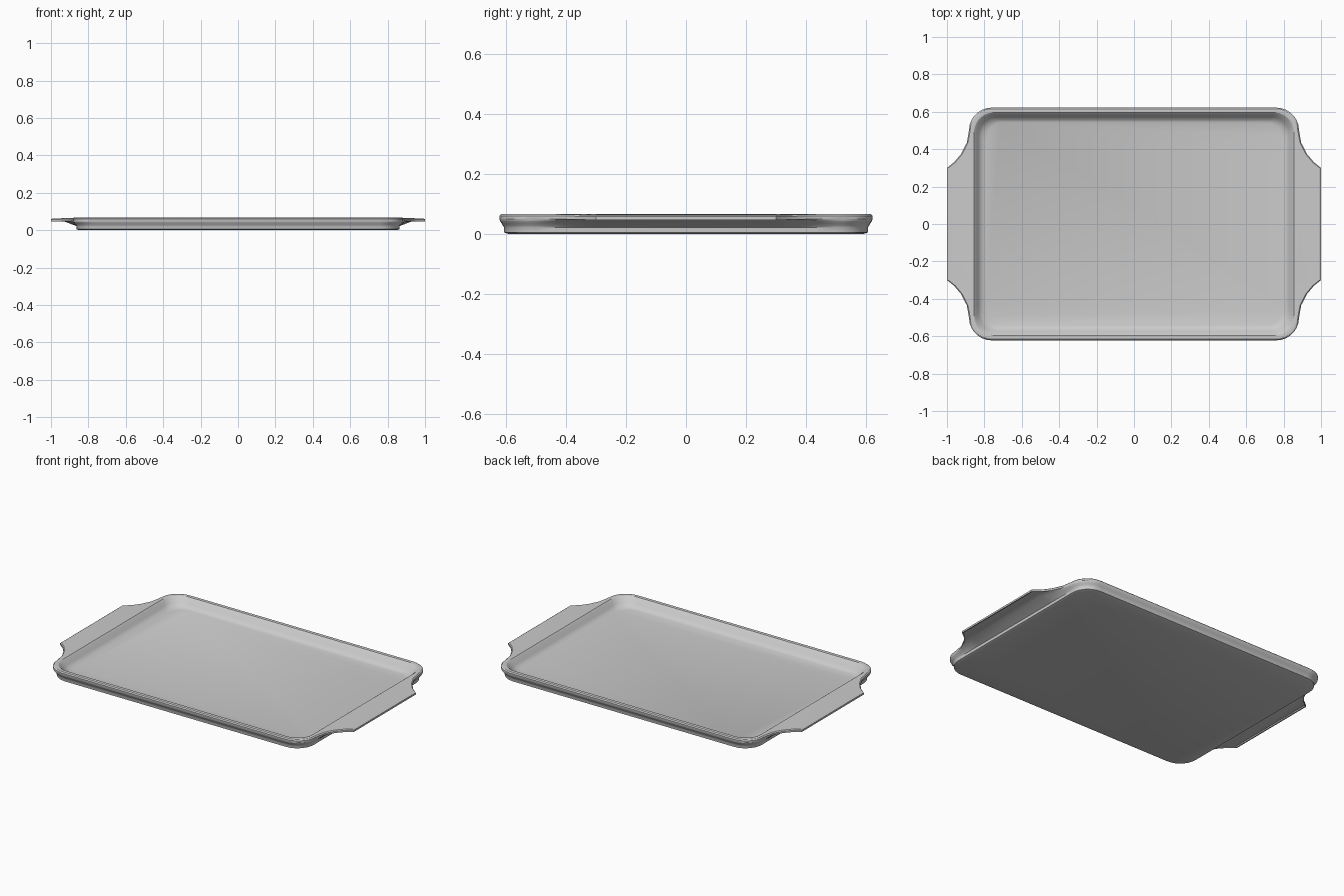
import bpy, bmesh, math

# How far the handle flares out at a few heights along y (y, share of the flare)
FLARE = [(0.30, 1.0), (0.33, 0.68), (0.375, 0.36), (0.435, 0.10)]
SEGS = 7

# Cross-section, from the underside round the rim to the floor:
# half width, half depth, corner radius, z, handle x, handle z
SECTION = [
    (0.850, 0.592, 0.105, 0.000, 0.850, 0.000),
    (0.863, 0.606, 0.112, 0.005, 0.863, 0.005),
    (0.864, 0.607, 0.112, 0.022, 0.864, 0.022),
    (0.867, 0.610, 0.115, 0.027, 0.872, 0.025),
    (0.872, 0.614, 0.118, 0.034, 0.925, 0.045),
    (0.880, 0.620, 0.120, 0.043, 0.975, 0.054),
    (0.881, 0.621, 0.120, 0.046, 0.990, 0.053),
    (0.881, 0.621, 0.120, 0.048, 0.993, 0.047),
    (0.882, 0.622, 0.120, 0.050, 1.000, 0.047),
    (0.882, 0.622, 0.120, 0.060, 1.000, 0.058),
    (0.876, 0.616, 0.116, 0.066, 0.992, 0.063),
    (0.870, 0.609, 0.112, 0.067, 0.968, 0.063),
    (0.866, 0.605, 0.110, 0.067, 0.900, 0.065),
    (0.855, 0.596, 0.105, 0.066, 0.855, 0.066),
    (0.845, 0.587, 0.100, 0.058, 0.845, 0.058),
    (0.832, 0.572, 0.098, 0.035, 0.832, 0.035),
    (0.815, 0.557, 0.095, 0.019, 0.815, 0.019),
    (0.790, 0.545, 0.095, 0.013, 0.790, 0.013),
]


def ring(a, b, r, z, hx, hz):
    """Closed loop: handle points and a corner arc, mirrored to four quarters."""
    q = [(a + t * (hx - a), y, z + min(1, 1.5 * t) * (hz - z)) for y, t in FLARE]
    for i in range(SEGS + 1):
        w = math.pi / 2 * i / SEGS
        q.append((a - r + r * math.cos(w), b - r + r * math.sin(w), z))
    half = q + [(-x, y, h) for x, y, h in reversed(q)]
    return half + [(-x, -y, h) for x, y, h in half]


# Tray body with rim and handles, skinned through the section rings
bm = bmesh.new()
rings = [[bm.verts.new(p) for p in ring(*s)] for s in SECTION]
for lo, hi in zip(rings, rings[1:]):
    n = len(lo)
    for i in range(n):
        j = (i + 1) % n
        bm.faces.new((lo[i], lo[j], hi[j], hi[i]))

# Base underside and cooking floor
bm.faces.new(list(reversed(rings[0])))
bm.faces.new(rings[-1])
bmesh.ops.recalc_face_normals(bm, faces=bm.faces)

mesh = bpy.data.meshes.new("baking_tray")
bm.to_mesh(mesh)
bm.free()
tray = bpy.data.objects.new("baking_tray", mesh)
bpy.context.collection.objects.link(tray)
bpy.context.view_layer.objects.active = tray
tray.select_set(True)
bpy.ops.object.shade_smooth_by_angle(angle=math.radians(30))
